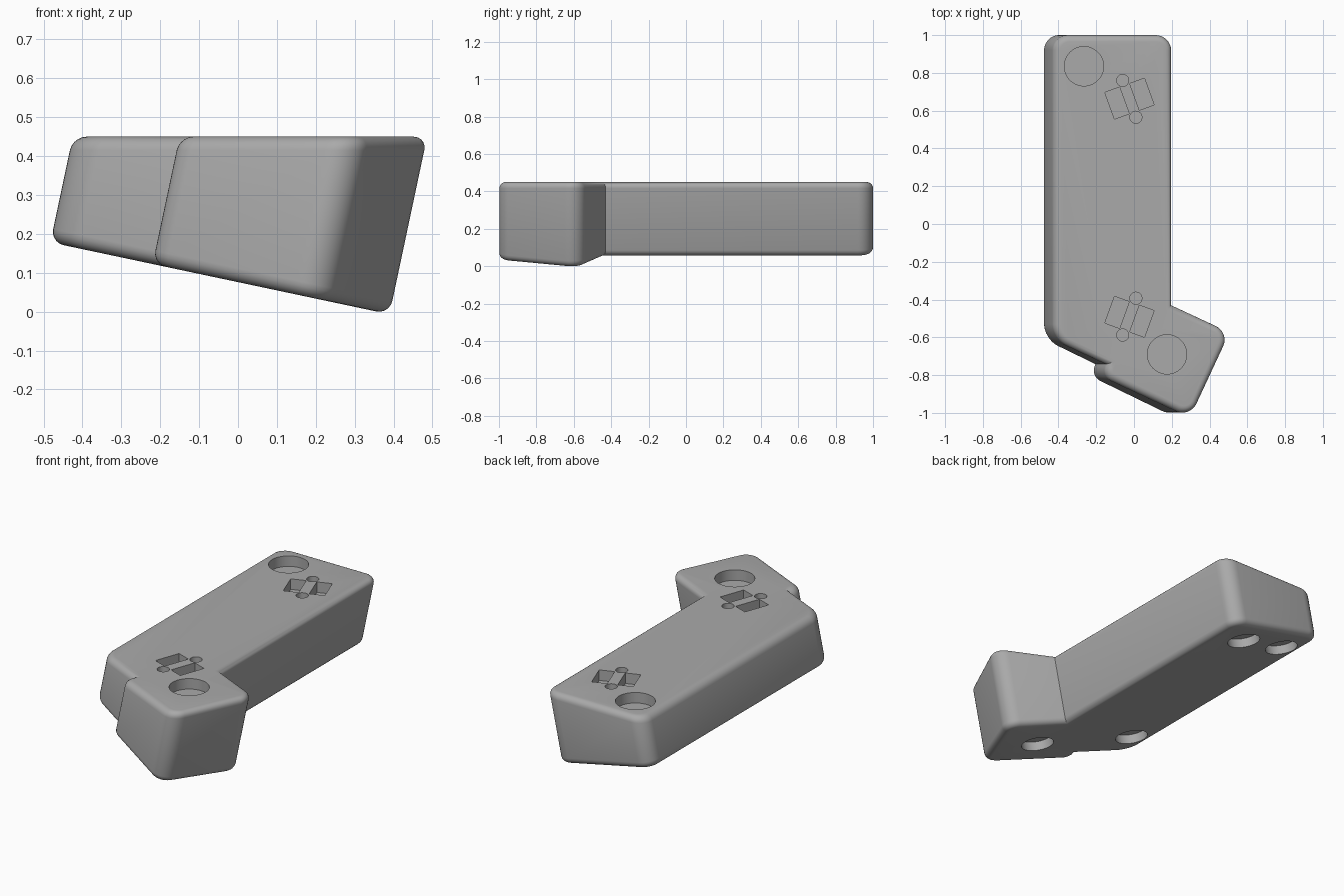
import bpy, bmesh, math
from mathutils import Matrix, Vector

cube = bpy.data.objects.get("Cube")
if cube:
    bpy.data.objects.remove(cube, do_unlink=True)

TOP = 0.45
SLOPE = 0.212                       # tilt of the underside
TILT = math.atan(SLOPE)
DOWN = Vector((-SLOPE, 0, -1))      # walls run square to the underside

mat = bpy.data.materials.new("plain grey")
mat.use_nodes = True
grey = (0.4, 0.4, 0.4, 1)
mat.diffuse_color = grey
mat.node_tree.nodes["Principled BSDF"].inputs["Base Color"].default_value = grey


def floor_z(x):
    return 0.076 - SLOPE * x


def make_object(name, bm):
    mesh = bpy.data.meshes.new(name)
    bmesh.ops.recalc_face_normals(bm, faces=bm.faces[:])
    bm.to_mesh(mesh)
    bm.free()
    obj = bpy.data.objects.new(name, mesh)
    bpy.context.collection.objects.link(obj)
    return obj


# Case body: bent outline swept down to the tilted underside
outline = [(-0.425, 1), (0.203, 1), (0.203, -0.43), (0.513, -0.574),
           (0.303, -1.025), (-0.17, -0.805), (-0.141, -0.742), (-0.425, -0.61)]
bm = bmesh.new()
upper = [bm.verts.new((x, y, TOP)) for x, y in outline]
lower = []
for v in upper:
    t = (TOP - floor_z(v.co.x)) / (1 + SLOPE ** 2)
    lower.append(bm.verts.new(v.co + DOWN * t))
bm.faces.new(upper)
bm.faces.new(lower[::-1])
n = len(outline)
for i in range(n):
    j = (i + 1) % n
    bm.faces.new((upper[i], lower[i], lower[j], upper[j]))
bmesh.ops.recalc_face_normals(bm, faces=bm.faces[:])

# Round the outer wall corners, leaving the two inner corners crisp
radii = {0: 0.08, 1: 0.08, 3: 0.08, 4: 0.08, 5: 0.06, 7: 0.08}
corners = [(bm.edges.get((upper[i], lower[i])), r) for i, r in radii.items()]
for radius in set(radii.values()):
    bmesh.ops.bevel(bm, geom=[e for e, r in corners if r == radius],
                    offset=radius, segments=8, profile=0.5,
                    affect='EDGES', clamp_overlap=False)

# Round the upper and lower rims
caps = sorted(bm.faces, key=lambda f: -len(f.verts))[:2]
rim = list({e for f in caps for e in f.edges})
bmesh.ops.bevel(bm, geom=rim, offset=0.035, segments=5, profile=0.5,
                affect='EDGES', clamp_overlap=False)
case = make_object("case_body", bm)
case.data.materials.append(mat)

# Pockets cut into the case
cut = bmesh.new()


def round_pocket(matrix, radius, depth):
    bmesh.ops.create_cone(cut, cap_ends=True, segments=48, radius1=radius,
                          radius2=radius, depth=2 * depth, matrix=matrix)


def slot_pocket(x, y, angle, depth):
    bmesh.ops.create_cube(cut, size=1, matrix=Matrix.Translation((x, y, TOP))
                          @ Matrix.Rotation(angle, 4, 'Z')
                          @ Matrix.Diagonal((0.083, 0.15, 2 * depth, 1)))


# Large round recesses on top
for x, y in ((-0.265, 0.835), (0.175, -0.69)):
    round_pocket(Matrix.Translation((x, y, TOP)), 0.104, 0.06)

# Slot pairs with pin holes, mirrored end to end
for side, shift in ((1, 0), (-1, 0.172)):
    for x, y in ((-0.09, 0.64), (0.042, 0.687)):
        y = y if side > 0 else -y + shift
        slot_pocket(x, y, side * math.radians(20), 0.06)
    for x, y in ((-0.06, 0.76), (0.01, 0.565)):
        round_pocket(Matrix.Translation((x, side * y + shift, TOP)), 0.032, 0.06)

# Round recesses in the underside
for x, y in ((-0.095, 0.81), (-0.36, 0.81), (-0.36, -0.45), (0.085, -0.71)):
    round_pocket(Matrix.Translation((x, y, floor_z(x)))
                 @ Matrix.Rotation(TILT, 4, 'Y'), 0.088, 0.05)

cutter = make_object("pocket_cutter", cut)
cutter.hide_render = True
mod = case.modifiers.new("pockets", 'BOOLEAN')
mod.operation = 'DIFFERENCE'
mod.solver = 'EXACT'
mod.object = cutter

bpy.ops.object.select_all(action='DESELECT')
case.select_set(True)
bpy.context.view_layer.objects.active = case
bpy.ops.object.modifier_apply(modifier=mod.name)
bpy.data.objects.remove(cutter, do_unlink=True)
bpy.ops.object.shade_smooth_by_angle(angle=math.radians(35))
